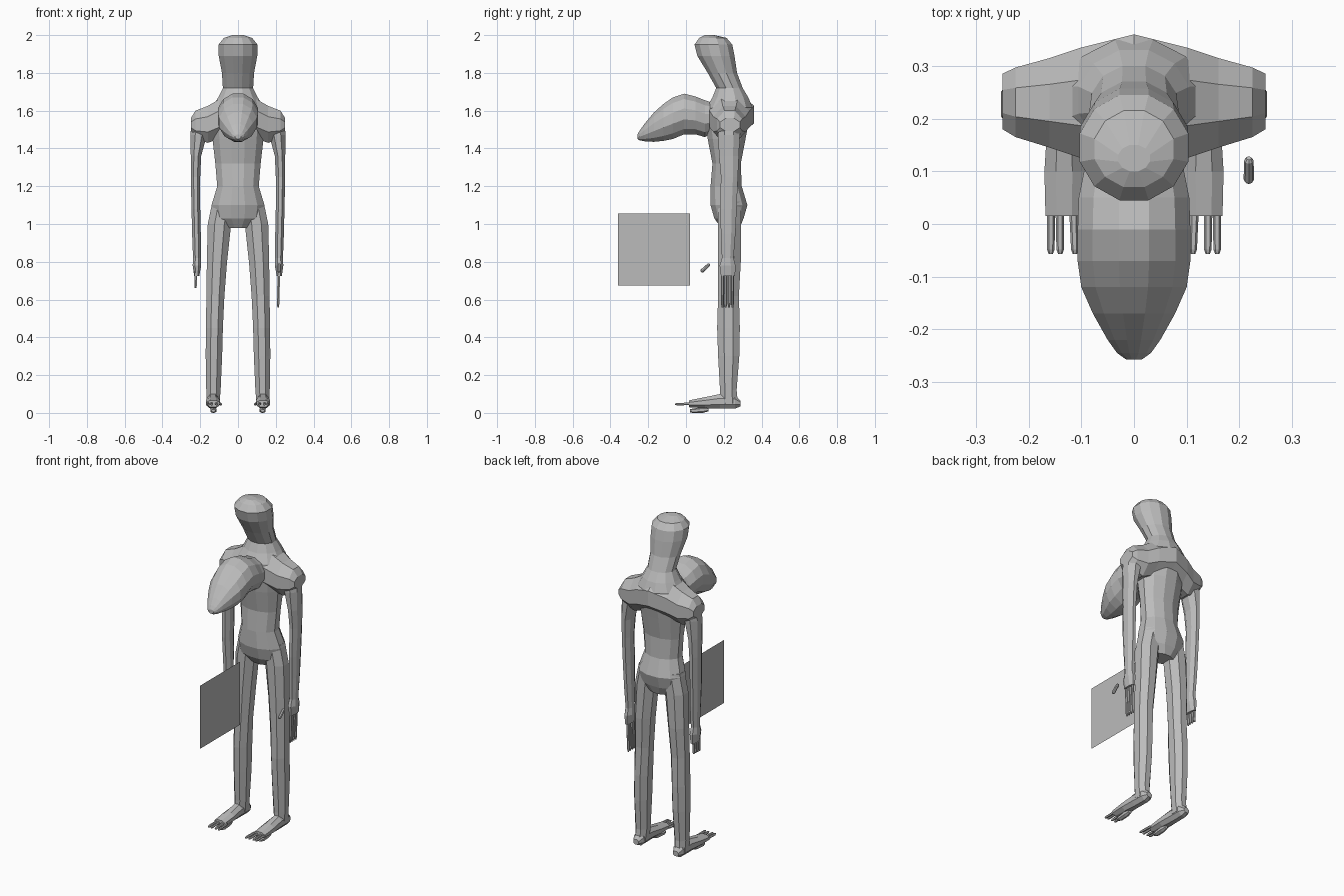
import bpy, bmesh, math
from mathutils import Vector

grey = bpy.data.materials.new("plain grey")
grey.diffuse_color = (0.5, 0.5, 0.5, 1)


def finish(name, bm):
    bmesh.ops.recalc_face_normals(bm, faces=bm.faces[:])
    me = bpy.data.meshes.new(name)
    bm.to_mesh(me)
    bm.free()
    me.materials.append(grey)
    ob = bpy.data.objects.new(name, me)
    bpy.context.collection.objects.link(ob)
    return ob


def loft(name, axis, sections, n=8, side=1):
    """Skin n-sided rings; a section is (position, a0, a1, b0, b1) on the other two axes."""
    bm = bmesh.new()
    rings = []
    grow = 1 / math.cos(math.pi / n)
    for t, a0, a1, b0, b1 in sections:
        ring = []
        for i in range(n):
            ang = 2 * math.pi * (i + 0.5) / n
            a = (a0 + a1) / 2 + (a1 - a0) / 2 * math.cos(ang) * grow
            b = (b0 + b1) / 2 + (b1 - b0) / 2 * math.sin(ang) * grow
            p = {'x': (t, a, b), 'y': (a, t, b), 'z': (a, b, t)}[axis]
            ring.append(bm.verts.new((p[0] * side, p[1], p[2])))
        rings.append(ring)
    for r, s in zip(rings, rings[1:]):
        for i in range(n):
            j = (i + 1) % n
            bm.faces.new((r[i], r[j], s[j], s[i]))
    bm.faces.new(rings[0])
    bm.faces.new(rings[-1])
    return finish(name, bm)


def rods(name, ends, r, n=6):
    """Thin straight digits between pairs of points."""
    bm = bmesh.new()
    for p, q in ends:
        p, q = Vector(p), Vector(q)
        rot = (q - p).to_track_quat('Z', 'Y')
        rings = []
        for c, k in ((p, .6), (p.lerp(q, .1), 1), (p.lerp(q, .9), .9), (q, .5)):
            rings.append([bm.verts.new(c + rot @ Vector((
                r * k * math.cos(2 * math.pi * i / n), r * k * math.sin(2 * math.pi * i / n), 0)))
                for i in range(n)])
        for a, b in zip(rings, rings[1:]):
            for i in range(n):
                j = (i + 1) % n
                bm.faces.new((a[i], a[j], b[j], b[i]))
        bm.faces.new(rings[0])
        bm.faces.new(rings[-1])
    return finish(name, bm)


# torso, neck and faceless head in one skin
loft("torso_and_head", 'z', [
    (.98, -.07, .07, .185, .285), (1.03, -.13, .13, .15, .305), (1.10, -.14, .14, .13, .325),
    (1.20, -.11, .11, .13, .295), (1.32, -.12, .12, .14, .29), (1.45, -.135, .135, .115, .315),
    (1.55, -.14, .14, .10, .335), (1.62, -.135, .135, .11, .35), (1.67, -.105, .105, .14, .33),
    (1.72, -.08, .08, .16, .30), (1.80, -.085, .085, .115, .27), (1.89, -.102, .102, .06, .257),
    (1.95, -.103, .103, .045, .245), (1.985, -.075, .075, .07, .215), (2.0, -.03, .03, .10, .15)], n=12)

# shoulder girdle
half = [(.10, .125, .335, 1.45, 1.66), (.16, .145, .315, 1.43, 1.625),
        (.225, .165, .297, 1.45, 1.60), (.25, .18, .285, 1.49, 1.56)]
loft("shoulders", 'x', [(-s[0],) + s[1:] for s in reversed(half)]
     + [(0, .12, .36, 1.47, 1.69)] + half)

# beak-like form growing from the chest
loft("chest_snout", 'y', [
    (.18, -.08, .08, 1.50, 1.63), (.10, -.095, .095, 1.46, 1.655), (.05, -.105, .105, 1.475, 1.675),
    (-.01, -.107, .107, 1.475, 1.69), (-.07, -.107, .107, 1.45, 1.67), (-.12, -.10, .10, 1.44, 1.635),
    (-.17, -.078, .078, 1.435, 1.59), (-.22, -.05, .05, 1.438, 1.53), (-.245, -.032, .032, 1.443, 1.495),
    (-.257, -.015, .015, 1.45, 1.475)], n=12)

for side, label in ((1, "right"), (-1, "left")):
    # arm and palm
    loft(label + "_arm", 'z', [
        (1.55, .16, .245, .175, .285), (1.47, .165, .252, .17, .285), (1.36, .195, .25, .175, .28),
        (1.25, .20, .25, .185, .275), (1.08, .20, .246, .18, .268), (.95, .197, .243, .185, .262),
        (.82, .197, .238, .19, .252), (.78, .195, .24, .178, .262), (.725, .205, .232, .185, .26)],
        side=side)
    # leg
    loft(label + "_leg", 'z', [
        (1.12, .02, .135, .17, .29), (1.0, .036, .16, .17, .29), (.8, .058, .165, .17, .29),
        (.62, .072, .167, .17, .28), (.45, .08, .17, .165, .285), (.3, .084, .171, .17, .282),
        (.12, .092, .168, .18, .268), (.05, .098, .165, .18, .275)], side=side)
    # foot
    loft(label + "_foot", 'y', [
        (.288, .115, .15, .035, .065), (.26, .1, .163, .022, .095), (.18, .1, .165, .022, .1),
        (.10, .095, .17, .025, .083), (.015, .097, .168, .03, .066)], side=side)
    # four toes, and a pad under the foot
    rods(label + "_toes", [((side * (x * .92 + .012), .03, .048), (side * x, -.057, .046))
                           for x in (.09, .112, .14, .158)], .008)
    loft(label + "_sole_pad", 'y', [(.12, .12, .14, .01, .025), (.09, .115, .145, .002, .03),
                                    (.04, .115, .145, 0, .022), (.02, .12, .14, .005, .018)], n=6, side=side)

# fingers: the right ones hang lower than the left ones
rods("right_fingers", [((.216, y, .74), (.212, y, .557)) for y in (.193, .210, .228, .246)], .008)
rods("left_fingers", [((-.222, y, .76), (-.225, y, .66)) for y in (.193, .210, .228, .246)], .008)

# loose thumb beside the right hand
rods("right_thumb", [((.218, .08, .747), (.218, .125, .788))], .010, n=8)

# thin square sheet standing on the centre line
bm = bmesh.new()
bm.faces.new([bm.verts.new((0, y, z)) for y, z in
              ((-.36, .675), (.02, .675), (.02, 1.055), (-.36, 1.055))])
finish("upright_sheet", bm)
